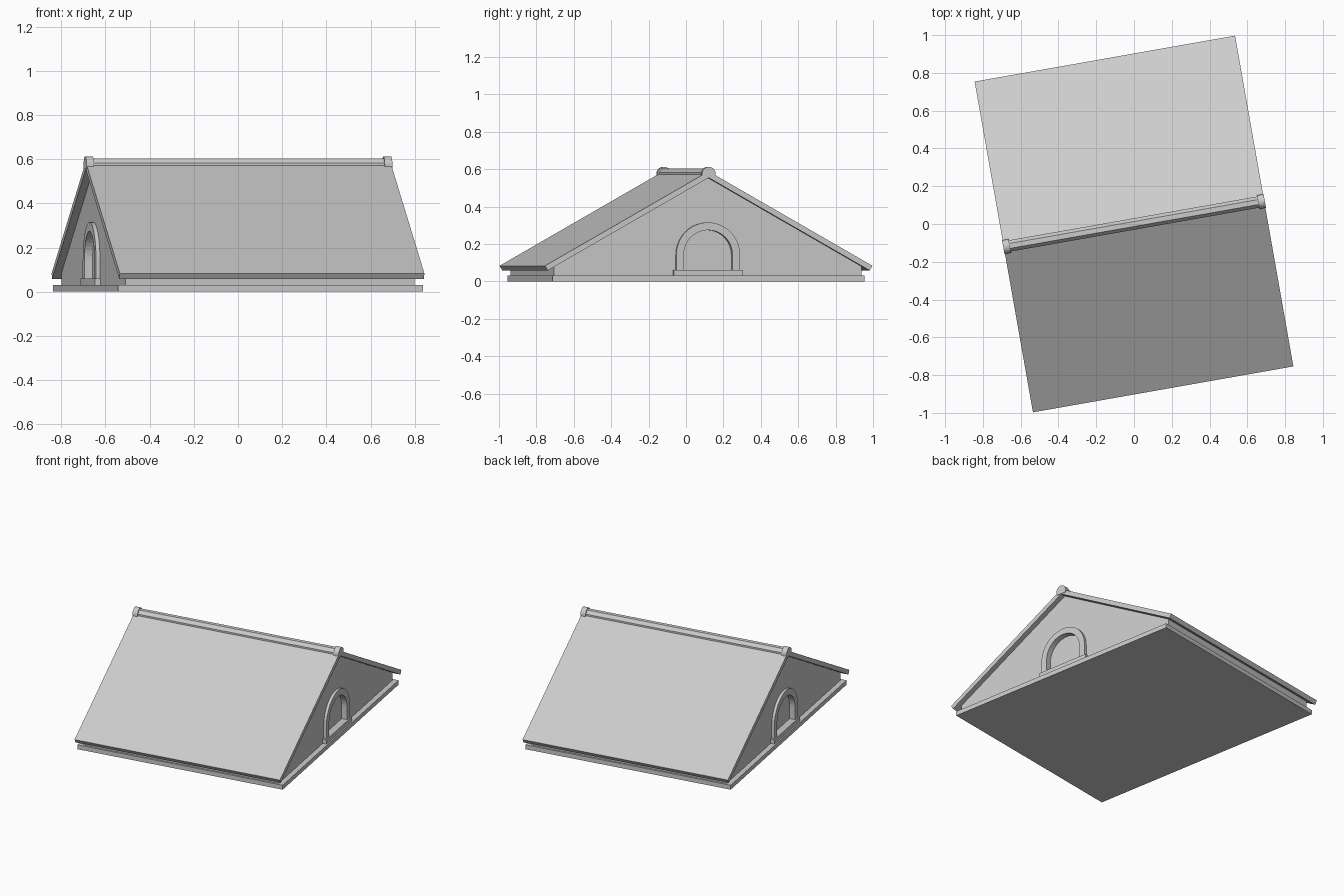
import bpy, bmesh
from math import sin, cos, pi, radians

cube = bpy.data.objects.get("Cube")
if cube:
    bpy.data.objects.remove(cube)

TURN = radians(10)        # the whole roof stands turned on the ground
ROOF_L, WALL_L = 0.70, 0.665
RECESS = 0.02

stone = bpy.data.materials.new("light_grey")
stone.use_nodes = True
grey = (0.6, 0.6, 0.6, 1)
stone.diffuse_color = grey
stone.node_tree.nodes["Principled BSDF"].inputs["Base Color"].default_value = grey


def prism(name, profile, start, end, smooth=False):
    """Extrude a (depth, height) profile along the ridge direction."""
    bm = bmesh.new()
    face = bm.faces.new([bm.verts.new((start, v, z)) for v, z in profile])
    out = bmesh.ops.extrude_face_region(bm, geom=[face])
    moved = [g for g in out["geom"] if isinstance(g, bmesh.types.BMVert)]
    bmesh.ops.translate(bm, verts=moved, vec=(end - start, 0, 0))
    bmesh.ops.recalc_face_normals(bm, faces=bm.faces)
    mesh = bpy.data.meshes.new(name)
    bm.to_mesh(mesh)
    bm.free()
    mesh.materials.append(stone)
    obj = bpy.data.objects.new(name, mesh)
    obj.rotation_euler.z = TURN
    bpy.context.collection.objects.link(obj)
    if smooth:
        bpy.ops.object.select_all(action="DESELECT")
        obj.select_set(True)
        bpy.context.view_layer.objects.active = obj
        bpy.ops.object.shade_smooth_by_angle(angle=radians(25))
    return obj


def box(half, low, high):
    return [(-half, low), (half, low), (half, high), (-half, high)]


def arch(radius, bottom, spring=0.142, steps=20):
    """Round-topped outline running from the left foot to the right foot."""
    curve = [(-radius * cos(pi * i / steps), spring + radius * sin(pi * i / steps))
             for i in range(steps + 1)]
    return [(-radius, bottom)] + curve + [(radius, bottom)]


def half_round(radius, centre, low, steps):
    return arch(radius, low, centre, steps)


# Base slab and solid body under the roof
prism("base_slab", box(0.847, 0, 0.03), -0.70, 0.70)
core = WALL_L - RECESS
prism("attic_body", [(-0.835, 0.03), (0.835, 0.03), (0.835, 0.085),
                     (0, 0.56), (-0.835, 0.085)], -core, core)

# Roof slopes with square-cut eaves
prism("roof", [(-0.889, 0.083), (0, 0.588), (0.889, 0.083),
               (0.874, 0.058), (0, 0.554), (-0.874, 0.058)], -ROOF_L, ROOF_L)

# Ridge roll
prism("ridge_cap", [(-0.03, 0.56), (-0.03, 0.582), (-0.013, 0.603),
                    (0.013, 0.603), (0.03, 0.582), (0.03, 0.56)], -0.67, 0.67)

# Gable ends: wall with arched opening, window surround, sill and ridge stop
for side, label in ((-1, "right"), (1, "left")):
    opening = arch(0.132, 0.03)
    prism(label + "_gable_wall",
          [(-0.835, 0.03)] + opening + [(0.835, 0.03), (0.835, 0.085),
                                        (0, 0.56), (-0.835, 0.085)],
          side * core, side * WALL_L)
    prism(label + "_window_surround", arch(0.173, 0.03) + opening[::-1],
          side * (WALL_L - 0.005), side * (WALL_L + 0.018), True)
    prism(label + "_window_sill", box(0.188, 0.03, 0.06),
          side * core, side * (WALL_L + 0.026))
    prism(label + "_ridge_stop", half_round(0.037, 0.575, 0.555, 14),
          side * 0.668, side * 0.703, True)
